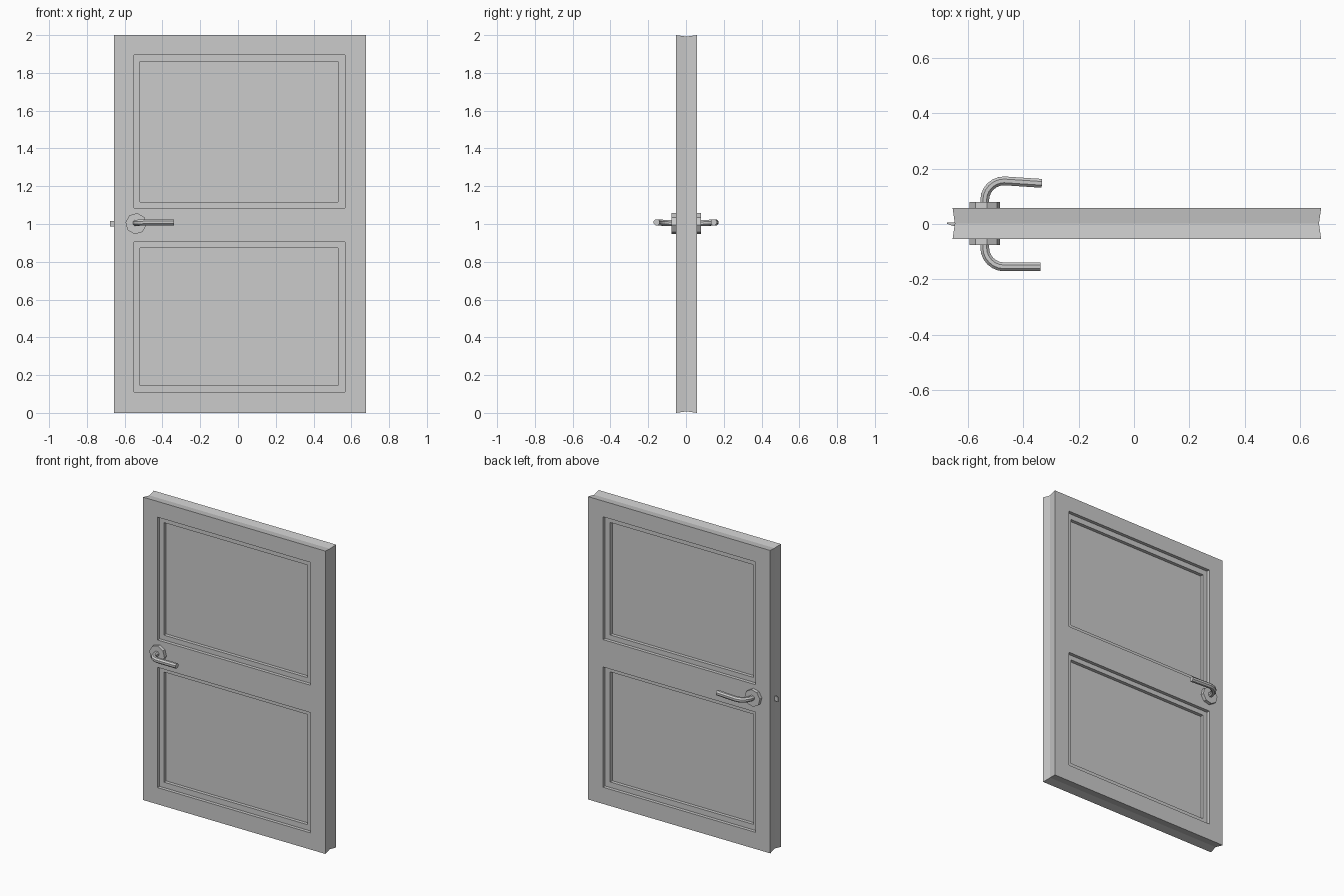
import bpy, bmesh
from math import sin, cos, pi, radians
from mathutils import Matrix, Vector

if "Cube" in bpy.data.objects:
    bpy.data.objects.remove(bpy.data.objects["Cube"])

X0, X1, Z0, Z1 = -0.656, 0.677, 0.0, 2.0
YF, YB = -0.054, 0.058
YM = (YF + YB) / 2
GROOVE = 0.008
STEP = 0.022
HX, HZ = -0.54, 1.002


def finish(name, bm):
    bmesh.ops.remove_doubles(bm, verts=bm.verts, dist=1e-5)
    bmesh.ops.recalc_face_normals(bm, faces=bm.faces)
    me = bpy.data.meshes.new(name)
    bm.to_mesh(me)
    bm.free()
    ob = bpy.data.objects.new(name, me)
    bpy.context.collection.objects.link(ob)
    return ob


def face(bm, pts):
    return bm.faces.new([bm.verts.new(p) for p in pts])


def rect(r, y):
    a, b, c, d = r
    return [(a, y, c), (b, y, c), (b, y, d), (a, y, d)]


# Door slab: framed faces with two stepped panels per side
xs = [X0, -0.55, 0.566, X1]
zs = [Z0, 0.11, 0.904, 1.085, 1.896, Z1]
inner = {1: (-0.519, 0.529, 0.146, 0.873), 3: (-0.519, 0.529, 1.117, 1.86)}
bm = bmesh.new()
for y, s in ((YF, 1), (YB, -1)):
    for i in range(3):
        for j in range(5):
            outer = (xs[i], xs[i + 1], zs[j], zs[j + 1])
            if i != 1 or j not in inner:
                face(bm, rect(outer, y))
                continue
            rings = [rect(outer, y), rect(outer, y + s * STEP),
                     rect(inner[j], y + s * STEP), rect(inner[j], y + 2 * s * STEP)]
            for a, b in zip(rings, rings[1:]):
                for k in range(4):
                    n = (k + 1) % 4
                    face(bm, [a[k], a[n], b[n], b[k]])
            face(bm, rings[-1])

# Shallow V groove running round the slab edge
loop = ([(x, Z0) for x in xs] + [(X1, z) for z in zs[1:]]
        + [(x, Z1) for x in xs[-2::-1]] + [(X0, z) for z in zs[-2:0:-1]])


def inset(p):
    return (min(max(p[0], X0 + GROOVE), X1 - GROOVE), YM,
            min(max(p[1], Z0 + GROOVE), Z1 - GROOVE))


for p, q in zip(loop, loop[1:] + loop[:1]):
    for y in (YF, YB):
        face(bm, [(p[0], y, p[1]), (q[0], y, q[1]), inset(q), inset(p)])
finish("door_slab", bm)


# Octagonal handle plates
def plate(name, y, s):
    bm = bmesh.new()
    depth = 0.03
    m = (Matrix.Translation((HX, y + s * (0.022 - depth / 2), HZ))
         @ Matrix.Rotation(radians(8), 4, 'Y') @ Matrix.Rotation(radians(90), 4, 'X'))
    bmesh.ops.create_cone(bm, cap_ends=True, segments=8, radius1=0.056,
                          radius2=0.056, depth=depth, matrix=m)
    finish(name, bm)


# Bent lever: octagonal tube swept along a quarter bend
def lever(name, y, s, reach, end_x, end_y):
    r = 0.07
    tip = s * reach
    pts = [(HX, y, HZ + 0.003)]
    for k in range(7):
        a = k / 6 * pi / 2
        pts.append((HX + r * (1 - cos(a)), tip - s * r * (1 - sin(a)), HZ + 0.003 + 0.004 * k / 6))
    pts.append((end_x, end_y, HZ + 0.007))
    rings = []
    bm = bmesh.new()
    for i, p in enumerate(pts):
        t = (Vector(pts[min(i + 1, len(pts) - 1)]) - Vector(pts[max(i - 1, 0)])).normalized()
        side = t.cross(Vector((0, 0, 1))).normalized()
        up = side.cross(t)
        rings.append([bm.verts.new(Vector(p) + 0.0172 * (cos(a) * side + sin(a) * up))
                      for a in [pi / 8 + n * pi / 4 for n in range(8)]])
    for a, b in zip(rings, rings[1:]):
        for k in range(8):
            n = (k + 1) % 8
            bm.faces.new([a[k], a[n], b[n], b[k]])
    bm.faces.new(rings[0])
    bm.faces.new(rings[-1])
    finish(name, bm)


plate("front_handle_plate", YF, -1)
plate("back_handle_plate", YB, 1)
lever("front_lever", YF, -1, 0.155, -0.338, -0.155)
lever("back_lever", YB, 1, 0.156, -0.333, 0.147)

# Wedge-shaped latch on the opening edge
bm = bmesh.new()
prof = [(-0.64, 0.005), (-0.677, 0.005), (-0.677, 0.001), (-0.655, -0.007), (-0.64, -0.007)]
f = face(bm, [(x, y, 0.986) for x, y in prof])
ext = bmesh.ops.extrude_face_region(bm, geom=[f])
bmesh.ops.translate(bm, vec=(0, 0, 0.03),
                    verts=[v for v in ext["geom"] if isinstance(v, bmesh.types.BMVert)])
finish("latch", bm)
